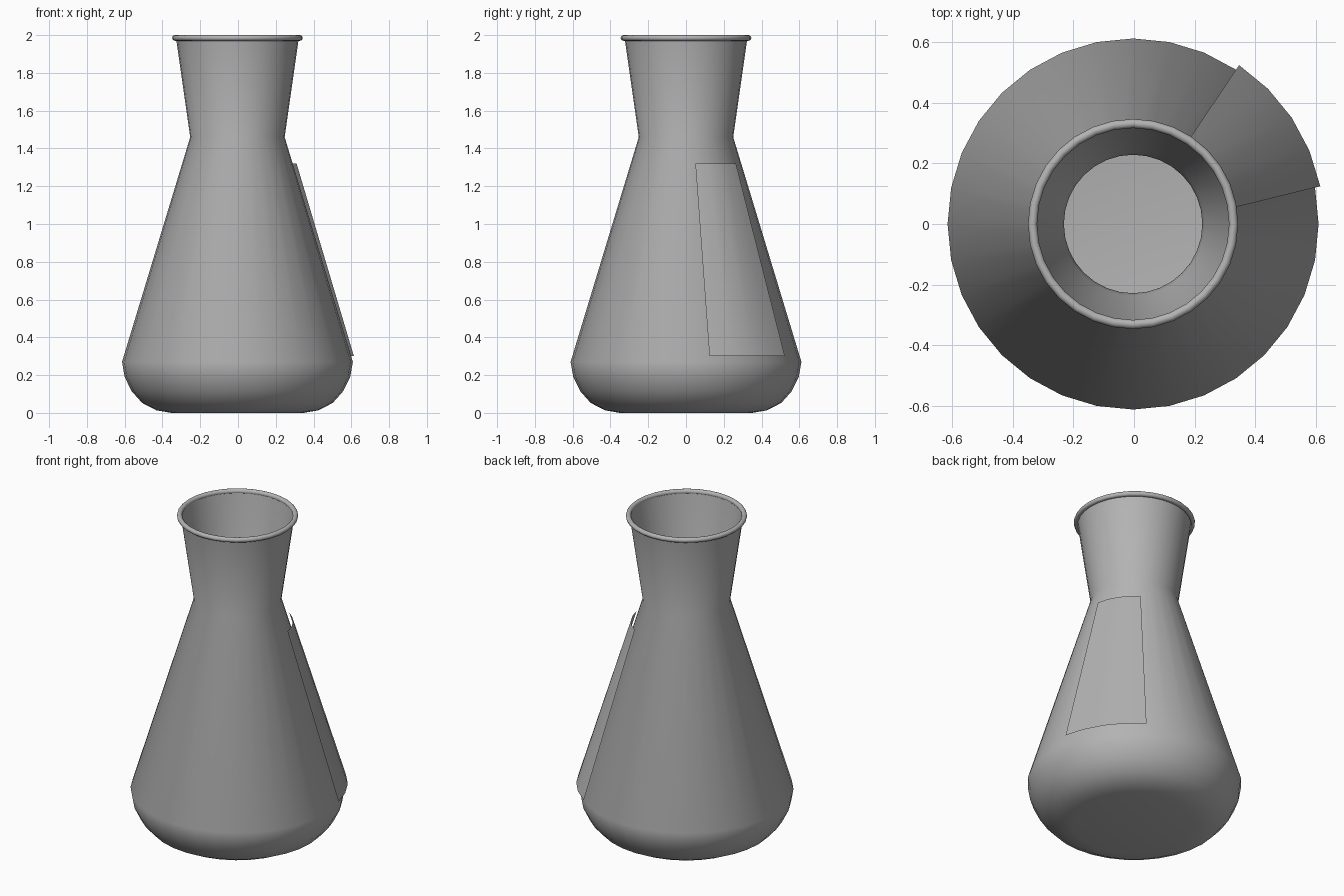
import bpy, bmesh
from math import cos, sin, radians, pi

if "Cube" in bpy.data.objects:
    bpy.data.objects.remove(bpy.data.objects["Cube"])

SEG = 32
OFFSET_X = -0.003

# Mid-grey surface shared by all parts
grey = bpy.data.materials.new("mid_grey")
grey.diffuse_color = (0.45, 0.45, 0.45, 1)
grey.use_nodes = True
grey.node_tree.nodes["Principled BSDF"].inputs["Base Color"].default_value = grey.diffuse_color


def finish(name, bm):
    bmesh.ops.recalc_face_normals(bm, faces=bm.faces)
    mesh = bpy.data.meshes.new(name)
    bm.to_mesh(mesh)
    bm.free()
    mesh.materials.append(grey)
    obj = bpy.data.objects.new(name, mesh)
    bpy.context.collection.objects.link(obj)
    bpy.ops.object.select_all(action='DESELECT')
    obj.select_set(True)
    bpy.context.view_layer.objects.active = obj
    bpy.ops.object.shade_smooth_by_angle(angle=radians(40))
    obj.location.x = OFFSET_X
    return obj


def lathe(name, profile, closed=False):
    """Revolve (radius, z) points around z; radius 0 becomes a pole."""
    bm = bmesh.new()
    rings = []
    for r, z in profile:
        if r == 0:
            rings.append([bm.verts.new((0, 0, z))] * SEG)
        else:
            rings.append([bm.verts.new((r * cos(2 * pi * i / SEG),
                                        r * sin(2 * pi * i / SEG), z))
                          for i in range(SEG)])
    pairs = list(zip(rings, rings[1:]))
    if closed:
        pairs.append((rings[-1], rings[0]))
    for a, b in pairs:
        for i in range(SEG):
            j = (i + 1) % SEG
            bm.faces.new(dict.fromkeys((a[i], a[j], b[j], b[i])))
    return finish(name, bm)


# Flask: outer wall from the base up, then the inner wall down to the floor
outer = [(0, 0), (0.35, 0), (0.43, 0.014), (0.505, 0.053), (0.56, 0.115),
         (0.597, 0.19), (0.611, 0.27), (0.25, 1.46), (0.325, 1.985)]
inner = [(0.319, 1.985), (0.237, 1.46), (0.228, 1.43), (0.595, 0.27),
         (0.545, 0.125), (0.42, 0.03), (0.35, 0.015), (0, 0.015)]
lathe("flask_body", outer + inner)

# Rolled rim around the mouth
rim = [(0.331 + 0.015 * cos(2 * pi * k / 12), 1.985 + 0.015 * sin(2 * pi * k / 12))
       for k in range(12)]
lathe("flask_rim", rim, closed=True)

# Label: thin curved sheet floating just off the cone (z, radius, start, end angle)
bm = bmesh.new()
rows = []
for z, r, a0, a1 in [(0.30, 0.629, 11.4, 56.3), (1.32, 0.317, 9.0, 56.5)]:
    angles = [radians(a0 + (a1 - a0) * k / 4) for k in range(5)]
    rows.append([bm.verts.new((r * cos(a), r * sin(a), z)) for a in angles])
for k in range(4):
    bm.faces.new((rows[0][k], rows[0][k + 1], rows[1][k + 1], rows[1][k]))
finish("label", bm)
